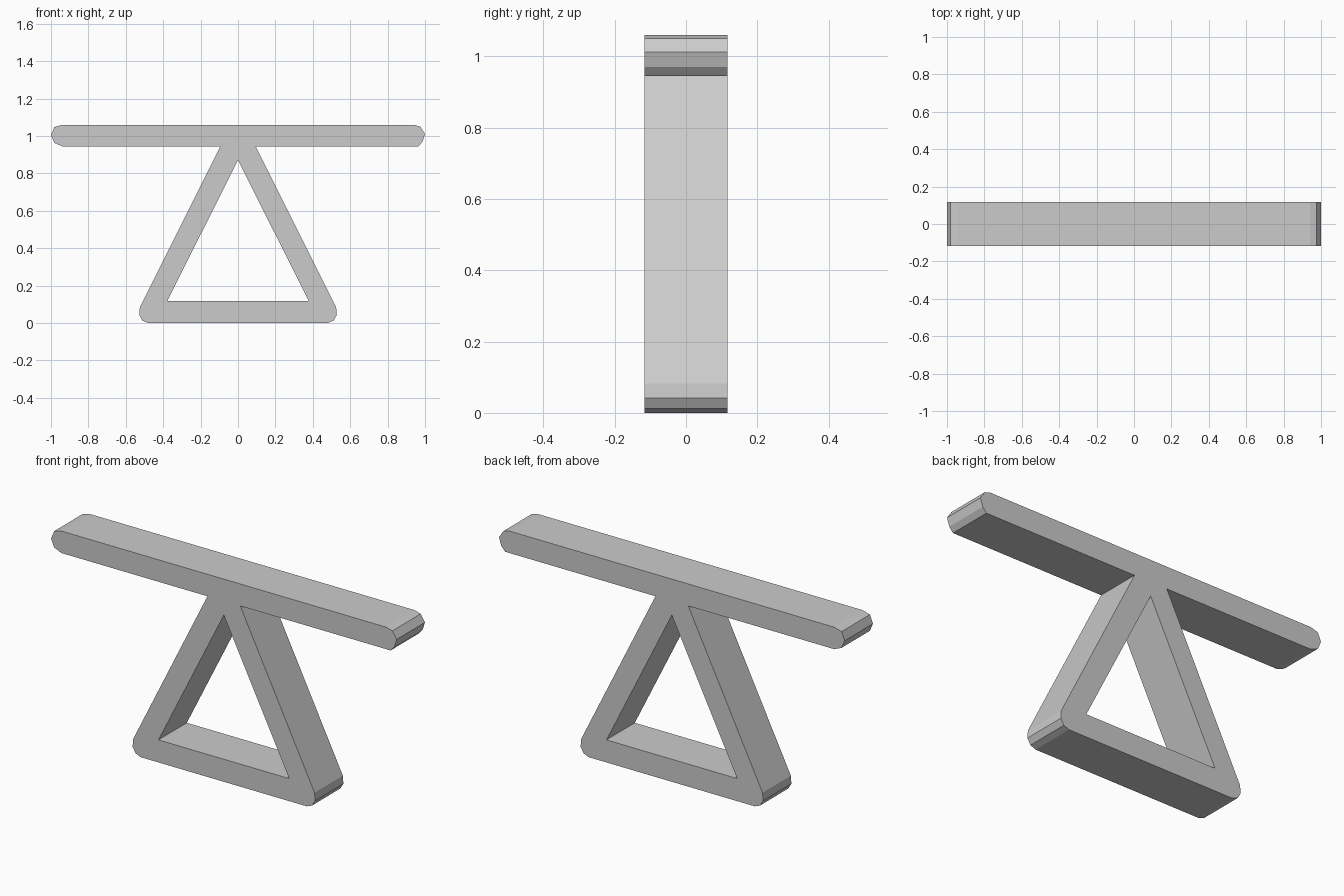
import bpy
import bmesh

cube = bpy.data.objects.get("Cube")
if cube:
    bpy.data.objects.remove(cube, do_unlink=True)

HALF_DEPTH = 0.117
PLANK_BOTTOM, PLANK_TOP = 0.945, 1.06

grey = bpy.data.materials.new("light grey")
grey.use_nodes = True
colour = (0.6, 0.6, 0.6, 1)
grey.diffuse_color = colour
grey.node_tree.nodes["Principled BSDF"].inputs["Base Color"].default_value = colour


def mirrored(points):
    """Close a right-hand outline with its mirror image."""
    return points + [(-x, z) for x, z in reversed(points) if x]


def extrude_outlines(name, loops):
    """Fill xz outlines (later ones are holes) and extrude them along y."""
    bm = bmesh.new()
    for loop in loops:
        verts = [bm.verts.new((x, -HALF_DEPTH, z)) for x, z in loop]
        for a, b in zip(verts, verts[1:] + verts[:1]):
            bm.edges.new((a, b))
    bmesh.ops.triangle_fill(bm, edges=bm.edges[:], use_beauty=True, normal=(0, -1, 0))
    front = bm.faces[:]
    grown = bmesh.ops.extrude_face_region(bm, geom=front, use_keep_orig=True)["geom"]
    back = [v for v in grown if isinstance(v, bmesh.types.BMVert)]
    bmesh.ops.translate(bm, verts=back, vec=(0, 2 * HALF_DEPTH, 0))
    bmesh.ops.recalc_face_normals(bm, faces=bm.faces[:])
    bmesh.ops.dissolve_limit(bm, angle_limit=0.01, verts=bm.verts[:], edges=bm.edges[:])
    mesh = bpy.data.meshes.new(name)
    bm.to_mesh(mesh)
    bm.free()
    mesh.materials.append(grey)
    obj = bpy.data.objects.new(name, mesh)
    bpy.context.collection.objects.link(obj)
    return obj


# Long plank with faceted ends, slightly different left and right
left_end = [(0.965, PLANK_BOTTOM), (0.987, 0.97), (1, 1.012), (0.975, 1.05), (0.94, PLANK_TOP)]
right_end = [(-0.94, PLANK_TOP), (-0.982, 1.048), (-1, 1.005), (-0.982, 0.963), (-0.94, PLANK_BOTTOM)]
extrude_outlines("plank", [left_end + right_end])

# Triangular stand with rounded feet and an open middle
outer = mirrored([(0.48, 0), (0.51, 0.012), (0.528, 0.042), (0.525, 0.083), (0.095, PLANK_BOTTOM)])
inner = mirrored([(0.378, 0.118), (0, 0.872)])
extrude_outlines("triangular_stand", [outer, inner])
